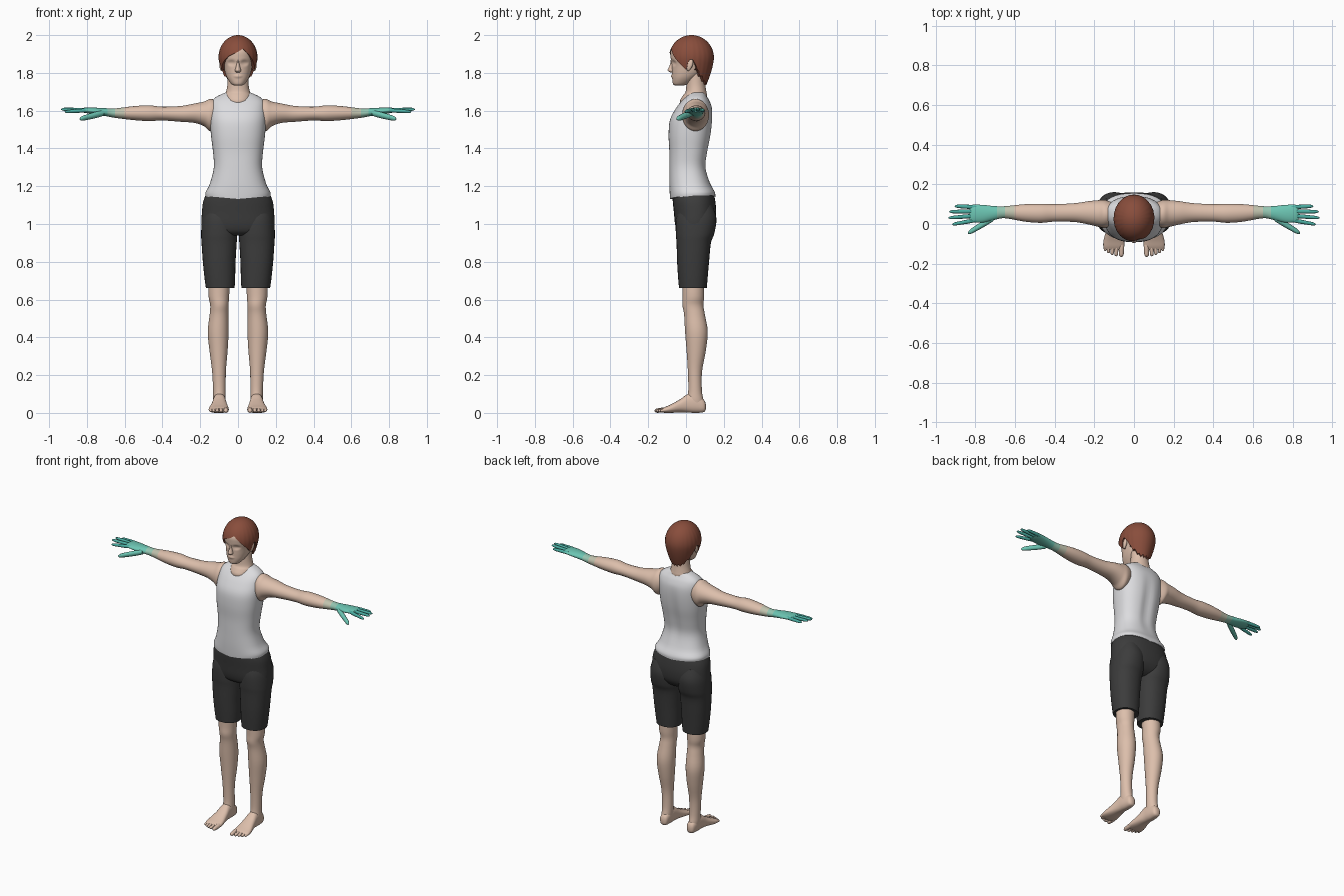
import bpy, bmesh, math
from mathutils import Vector

cube = bpy.data.objects.get("Cube")
if cube:
    bpy.data.objects.remove(cube, do_unlink=True)


def material(name, r, g, b):
    m = bpy.data.materials.new(name)
    m.use_nodes = True
    m.diffuse_color = (r, g, b, 1)
    m.node_tree.nodes["Principled BSDF"].inputs["Base Color"].default_value = (r, g, b, 1)
    return m


skin = material("skin", .72, .52, .41)
fade_a = material("skin_fading_to_teal", .53, .54, .42)
fade_b = material("pale_teal", .30, .56, .44)
teal = material("teal", .15, .56, .45)
deep_teal = material("deep_teal", .07, .42, .36)
shirt_white = material("shirt_white", .72, .72, .74)
shorts_black = material("shorts_charcoal", .045, .045, .045)
hair_brown = material("hair_brown", .25, .075, .045)

parts = []


def finish(name, bm, mats, rule=None, mirror=False):
    """Turn a bmesh into a named object, with optional colour rule and mirror."""
    bmesh.ops.recalc_face_normals(bm, faces=bm.faces)
    if rule:
        for f in bm.faces:
            f.material_index = rule(f.calc_center_median())
    mesh = bpy.data.meshes.new(name)
    bm.to_mesh(mesh)
    bm.free()
    for m in mats:
        mesh.materials.append(m)
    ob = bpy.data.objects.new(name, mesh)
    bpy.context.collection.objects.link(ob)
    if mirror:
        ob.modifiers.new("mirror", "MIRROR").use_mirror_merge = False
    parts.append(ob)
    return ob


def skin_rings(bm, rings):
    rows = [[bm.verts.new(p) for p in ring] for ring in rings]
    n = len(rows[0])
    for lo, hi in zip(rows, rows[1:]):
        for i in range(n):
            bm.faces.new((lo[i], lo[(i + 1) % n], hi[(i + 1) % n], hi[i]))
    bm.faces.new(rows[0])
    bm.faces.new(rows[-1])


def smooth_sections(secs, steps):
    """Catmull-Rom interpolation through the cross-sections."""
    pts = [secs[0]] + list(secs) + [secs[-1]]
    out = []
    for k in range(1, len(pts) - 2):
        p, q, r, s = pts[k - 1:k + 3]
        for j in range(steps):
            t = j / steps
            out.append([.5 * (2 * b + (c - a) * t + (2 * a - 5 * b + 4 * c - d) * t * t
                              + (3 * b - a - 3 * c + d) * t ** 3)
                        for a, b, c, d in zip(p, q, r, s)])
    return out + [list(secs[-1])]


def loft(name, axis, secs, mats, power=2.0, sides=32, steps=4, warp=None, **kw):
    """Sections are (position on axis, a min, a max, b min, b max)."""
    order = {"z": (1, 2, 0), "x": (0, 1, 2), "y": (1, 0, 2)}[axis]
    rings = []
    for t, a0, a1, b0, b1 in smooth_sections(secs, steps):
        ring = []
        for i in range(sides):
            w = math.tau * i / sides
            c, s = math.cos(w), math.sin(w)
            c = math.copysign(abs(c) ** (2 / power), c)
            s = math.copysign(abs(s) ** (2 / power), s)
            a, b = (a0 + a1 + c * (a1 - a0)) / 2, (b0 + b1 + s * (b1 - b0)) / 2
            p = Vector((a, b, t)) if axis == "z" else Vector([(t, a, b)[o] for o in order])
            ring.append(warp(p) if warp else p)
        rings.append(ring)
    bm = bmesh.new()
    skin_rings(bm, rings)
    return finish(name, bm, mats, **kw)


def centred(rows):
    return [(z, -w, w, y0, y1) for z, w, y0, y1 in rows]


def digit(name, axis, start, end, r, mat):
    """Round-tipped finger or toe running along an axis."""
    p, q = Vector(start), Vector(end)
    secs = []
    for t, k in ((0, .9), (.3, 1), (.6, .92), (.85, .8), (.96, .5), (1, .1)):
        x, y, z = p.lerp(q, t)
        u, a = (x, y) if axis == "x" else (y, x)
        secs.append((u, a - r * k, a + r * k, z - r * k, z + r * k))
    loft(name, axis, secs, [mat], sides=14, steps=3, mirror=True)


# Shirt: arched hem and a shallow groove down the spine
def shirt_warp(p):
    w = min(max((1.2 - p.z) / .07, 0), 1)
    p.z += w * (.015 * abs(p.x) / .17 + .012 * max(p.y, 0) / .15)
    if p.y > .05 and abs(p.x) < .05 and 1.2 < p.z < 1.62:
        p.y -= .009 * (1 + math.cos(p.x / .05 * math.pi)) / 2 * math.sin((p.z - 1.2) / .42 * math.pi)
    return p


loft("shirt", "z", centred([
    (1.13, .172, -.084, .155), (1.16, .171, -.086, .153), (1.22, .147, -.088, .127),
    (1.3, .128, -.088, .106), (1.38, .132, -.088, .115), (1.47, .143, -.092, .132),
    (1.55, .148, -.085, .14), (1.61, .146, -.055, .138), (1.65, .138, -.025, .125),
    (1.675, .112, 0, .11), (1.695, .068, .02, .098)]),
    [shirt_white], power=2.4, sides=64, warp=shirt_warp)

# Shorts: pelvis and two legs
loft("shorts_hips", "z", centred([
    (1.165, .165, -.072, .146), (1.12, .184, -.07, .155), (1.06, .191, -.064, .16),
    (1, .193, -.058, .152), (.96, .18, -.045, .125), (.94, .12, -.02, .09)]),
    [shorts_black], power=2.3, sides=48)
loft("shorts_legs", "z", [
    (1.1, .03, .17, -.03, .14), (1.03, .008, .19, -.052, .161), (.95, .004, .195, -.054, .15),
    (.9, .007, .193, -.05, .132), (.8, .013, .186, -.047, .122), (.72, .015, .178, -.042, .115),
    (.66, .018, .17, -.037, .11)], [shorts_black], power=2.2, mirror=True)

# Legs and feet
loft("legs", "z", [
    (.72, .04, .155, -.02, .095), (.62, .047, .156, -.018, .096), (.57, .05, .147, -.019, .092),
    (.52, .051, .15, -.01, .1), (.43, .05, .16, -.005, .115), (.33, .055, .151, .003, .105),
    (.22, .064, .137, .01, .085), (.12, .065, .132, .012, .084), (.07, .066, .131, .005, .092),
    (.03, .07, .126, .01, .096)], [skin], mirror=True)
loft("feet", "y", [
    (.105, .088, .106, .02, .045), (.094, .072, .122, .004, .07), (.05, .066, .13, 0, .1),
    (.01, .064, .133, .002, .1), (-.03, .058, .14, .003, .073), (-.08, .05, .153, 0, .045),
    (-.112, .049, .155, 0, .031), (-.128, .056, .148, .004, .022)],
    [skin], power=2.4, mirror=True)
for i, (tip, r) in enumerate(((-.166, .014), (-.163, .011), (-.156, .0105), (-.147, .0095), (-.136, .009))):
    x = (.063, .089, .109, .128, .144)[i]
    digit("toe_%d" % (i + 1), "y", (x, -.1, .017), (x + .001, tip, .011), r, skin)

# Arms with the colour fading towards the hands
loft("arms", "x", [
    (.1, -.005, .105, 1.53, 1.65), (.145, -.02, .121, 1.492, 1.662), (.18, -.014, .12, 1.518, 1.648),
    (.23, -.002, .115, 1.535, 1.638), (.3, .01, .105, 1.541, 1.625), (.4, .012, .1, 1.548, 1.621),
    (.47, .006, .102, 1.545, 1.628), (.55, .012, .1, 1.55, 1.624), (.65, .029, .09, 1.562, 1.612),
    (.7, .022, .09, 1.571, 1.613), (.76, .008, .096, 1.58, 1.616), (.81, .008, .098, 1.588, 1.616),
    (.83, .014, .092, 1.593, 1.61)],
    [skin, fade_a, fade_b, teal], steps=6, mirror=True,
    rule=lambda c: (c.x > .605) + (c.x > .645) + (c.x > .69))

# Fingers and thumb
for name, y, tip_x, tip_y, tip_z in (("index", .02, .918, -.002, 1.594), ("middle", .042, .937, .031, 1.607),
                                     ("ring", .064, .933, .062, 1.609), ("little", .085, .905, .09, 1.602)):
    digit(name + "_fingers", "x", (.795, y, 1.602), (tip_x, tip_y, tip_z), .0105, deep_teal)
digit("thumbs", "x", (.71, .03, 1.588), (.838, -.046, 1.556), .017, teal)

# Neck
loft("neck", "z", centred([
    (1.59, .055, 0, .1), (1.645, .068, -.031, .108), (1.68, .07, -.016, .111),
    (1.7, .063, -.002, .108), (1.74, .056, .002, .102), (1.8, .055, .005, .1)]), [skin])


# Head with hollow eye sockets and a slight mouth
def face_warp(p):
    if p.y < 0:
        d = math.hypot((abs(p.x) - .034) / .024, (p.z - 1.853) / .017)
        p.y += .009 * max(0, 1 - d * d)
        m = math.hypot(p.x / .026, (p.z - 1.782) / .01)
        p.y -= .005 * max(0, 1 - m * m)
    return p


loft("head", "z", centred([
    (1.733, .02, -.058, -.015), (1.742, .036, -.069, .015), (1.77, .056, -.073, .055),
    (1.8, .068, -.074, .09), (1.84, .077, -.075, .115), (1.88, .086, -.081, .13),
    (1.92, .086, -.079, .13), (1.96, .065, -.05, .105), (1.983, .03, -.01, .065)]),
    [skin], sides=72, steps=6, power=2.15, warp=face_warp)
loft("nose", "z", centred([
    (1.88, .007, -.08, -.05), (1.85, .008, -.083, -.05), (1.825, .013, -.093, -.05),
    (1.812, .016, -.097, -.05), (1.803, .011, -.084, -.05)]), [skin], sides=20)

# Ears
bm = bmesh.new()
bmesh.ops.create_uvsphere(bm, u_segments=20, v_segments=12, radius=1)
for v in bm.verts:
    x, y, z = v.co
    v.co = (.086 + .012 * x + .004 * y, .018 + .018 * y * (1 + .25 * z) + .006 * z, 1.842 + .032 * z)
finish("ears", bm, [skin], mirror=True)

# Hair: a cap whose lower edge follows a side-swept hairline
hairline = [(-180, 1.735), (-145, 1.74), (-115, 1.785), (-102, 1.84), (-92, 1.873), (-82, 1.865),
            (-76, 1.815), (-65, 1.83), (-50, 1.858), (-30, 1.888), (0, 1.912), (15, 1.928),
            (30, 1.905), (50, 1.864), (65, 1.835), (76, 1.815), (82, 1.865), (92, 1.873),
            (102, 1.84), (115, 1.785), (145, 1.74), (180, 1.735)]


def hair_edge(deg):
    for (a, za), (b, zb) in zip(hairline, hairline[1:]):
        if deg <= b:
            return za + (zb - za) * (deg - a) / (b - a)
    return hairline[-1][1]


def hair_point(ang, s, tuck=1):
    deg = math.degrees(ang)
    low = hair_edge(deg)
    if abs(deg) > 110:
        low += .016 * abs(deg / 9 % 2 - 1)
    z = 2 - (2 - low) * (1 - math.cos(s * math.pi / 2))
    if z > 1.88:
        k = kb = math.sqrt(max(0, 1 - ((z - 1.88) / .12) ** 2))
    else:
        q = ((1.88 - z) / .15) ** 1.5
        k, kb = 1 - .42 * q, 1 - .36 * q
    k, kb = k * tuck, kb * tuck
    k *= 1 + .008 * s * math.sin(ang * 24)
    return Vector((.103 * k * math.sin(ang), .029 - .119 * kb * math.cos(ang), z))


bm = bmesh.new()
angles = [-math.pi + math.tau * i / 120 for i in range(120)]
rings = [[hair_point(a, max(j, .5) / 20) for a in angles] for j in range(21)]
rings.append([hair_point(a, 1, .78) for a in angles])
skin_rings(bm, rings)
finish("hair", bm, [hair_brown])

# Smooth shading, keeping hems and edges crisp
bpy.ops.object.select_all(action="DESELECT")
for ob in parts:
    ob.select_set(True)
bpy.context.view_layer.objects.active = parts[0]
bpy.ops.object.shade_smooth_by_angle(angle=math.radians(50))
